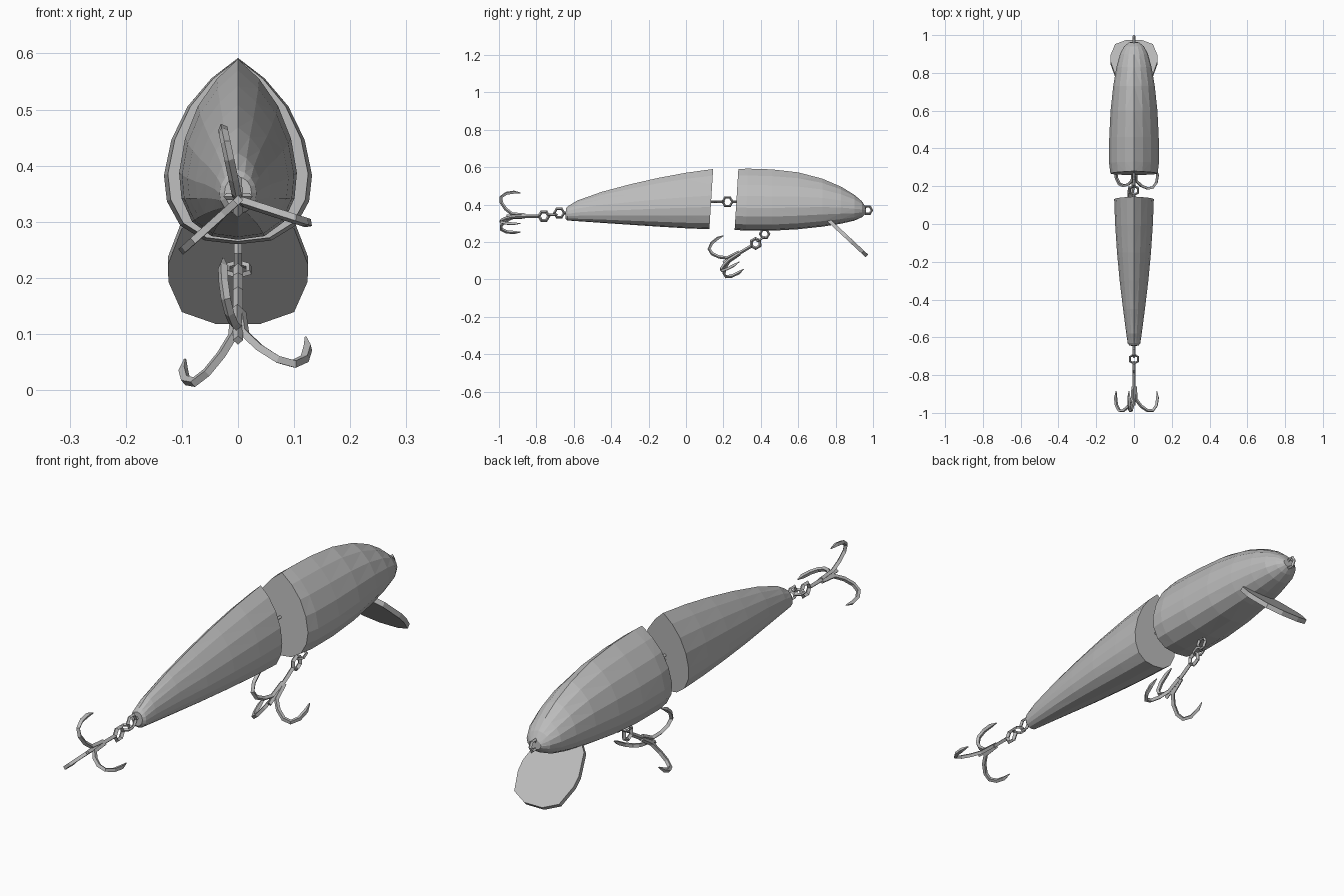
import bpy, bmesh, math
from mathutils import Vector

if "Cube" in bpy.data.objects:
    bpy.data.objects.remove(bpy.data.objects["Cube"], do_unlink=True)

grey = bpy.data.materials.new("plain grey")
grey.use_nodes = True
colour = (0.5, 0.5, 0.5, 1)
grey.diffuse_color = colour
grey.node_tree.nodes["Principled BSDF"].inputs["Base Color"].default_value = colour


def mesh_object(name, bm):
    bmesh.ops.recalc_face_normals(bm, faces=bm.faces)
    bmesh.ops.triangulate(bm, faces=bm.faces)
    mesh = bpy.data.meshes.new(name)
    bm.to_mesh(mesh)
    bm.free()
    mesh.materials.append(grey)
    obj = bpy.data.objects.new(name, mesh)
    bpy.context.collection.objects.link(obj)
    return obj


# Right half of the teardrop section: (width fraction, height fraction)
HALF = [(0, 0), (.45, .02), (.78, .1), (.96, .23), (1, .37), (.9, .56), (.68, .74), (.36, .89), (0, 1)]
SECTION = HALF + [(-w, h) for w, h in HALF[-2:0:-1]]


def loft_body(name, stations):
    """Each station: y at the bottom, y at the top, half width, bottom z, top z, roundness."""
    bm = bmesh.new()
    rings = []
    for y0, y1, width, low, high, rnd in stations:
        ring = []
        for i, (w, h) in enumerate(SECTION):
            a = 2 * math.pi * i / len(SECTION)
            w += (math.sin(a) - w) * rnd
            h += (0.5 - 0.5 * math.cos(a) - h) * rnd
            ring.append(bm.verts.new((w * width, y0 + (y1 - y0) * h, low + (high - low) * h)))
        rings.append(ring)
    n = len(SECTION)
    for a, b in zip(rings, rings[1:]):
        for i in range(n):
            bm.faces.new((a[i], a[(i + 1) % n], b[(i + 1) % n], b[i]))
    bm.faces.new(rings[0])
    bm.faces.new(rings[-1])
    return mesh_object(name, bm)


loft_body("front_body", [
    (.26, .28, .125, .265, .59, 0), (.32, .33, .132, .26, .592, 0),
    (.46, .46, .131, .26, .588, 0), (.6, .6, .124, .268, .572, .1),
    (.73, .73, .11, .282, .538, .3), (.83, .83, .093, .298, .495, .5),
    (.9, .9, .074, .314, .452, .7), (.94, .94, .053, .332, .418, .9),
    (.963, .96, .026, .352, .388, 1)])
loft_body("rear_body", [
    (.125, .145, .105, .268, .59, 0), (0, 0, .1, .273, .57, 0),
    (-.15, -.15, .09, .282, .542, 0), (-.3, -.3, .076, .292, .508, 0),
    (-.45, -.45, .058, .302, .468, .15), (-.58, -.58, .041, .311, .422, .4),
    (-.635, -.63, .033, .315, .392, .7), (-.645, -.642, .024, .325, .38, 1)])

# Diving lip: a thin slanted plate with a clipped outline
bm = bmesh.new()
edge = [(.04, .125), (.1, .146), (.124, .2), (.125, .23), (.1, .295), (.06, .325)]
outline = edge + [(-x, z) for x, z in reversed(edge)]
layers = [[bm.verts.new((x, .775 + (.305 - z) * 1.07 + o, z + o)) for x, z in outline] for o in (-.007, .007)]
for layer, offset in zip(layers, (-.007, .007)):
    hub = bm.verts.new((0, .866 + offset, .22 + offset))
    for i in range(len(layer)):
        bm.faces.new((layer[i - 1], layer[i], hub))
for i in range(len(outline)):
    bm.faces.new((layers[0][i - 1], layers[0][i], layers[1][i], layers[1][i - 1]))
mesh_object("diving_lip", bm)


def wire(name, strands, radius):
    """Sweep a four-sided wire along strands of (points, closed, taper)."""
    data = bpy.data.curves.new(name, "CURVE")
    data.dimensions = "3D"
    data.bevel_depth = radius
    data.bevel_resolution = 0
    data.use_fill_caps = True
    for points, closed, taper in strands:
        spline = data.splines.new("POLY")
        spline.points.add(len(points) - 1)
        spline.use_cyclic_u = closed
        for i, p in enumerate(points):
            spline.points[i].co = (*p, 1)
            spline.points[i].radius = 0.25 if taper and i == len(points) - 1 else 1
    obj = bpy.data.objects.new(name, data)
    bpy.context.collection.objects.link(obj)
    data.materials.append(grey)
    bpy.ops.object.select_all(action="DESELECT")
    obj.select_set(True)
    bpy.context.view_layer.objects.active = obj
    bpy.ops.object.convert(target="MESH")
    for face in bpy.context.object.data.polygons:
        face.use_smooth = False


def loop(centre, u, v, size=.026):
    c, u, v = Vector(centre), Vector(u), Vector(v)
    pts = [c + size * (u * math.cos(a) + v * math.sin(a)) for a in (math.tau * k / 6 for k in range(6))]
    return pts, True, False


def stem(a, b):
    return [Vector(a), Vector(b)], False, False


X, Y, Z = Vector((1, 0, 0)), Vector((0, 1, 0)), Vector((0, 0, 1))

# Eyelets at the nose, joint, belly and tail
wire("nose_eyelet", [loop((0, .972, .37), Y, Z, .022)], .007)
wire("front_joint_eyelet", [loop((0, .222, .415), Y, Z), stem((0, .245, .415), (0, .3, .415))], .007)
wire("rear_joint_eyelet", [loop((0, .178, .415), Y, X, .024), stem((0, .156, .415), (0, .1, .415))], .007)
wire("belly_eyelet", [loop((0, .42, .243), Y, Z, .024)], .007)
wire("tail_eyelet", [loop((0, -.678, .355), Y, Z), stem((0, -.655, .355), (0, -.62, .355))], .007)
wire("tail_link", [loop((0, -.715, .345), Y, X, .024)], .006)

# Prong path: (distance along the shank, distance from it)
PRONG = [(.1, .006), (.17, .012), (.205, .04), (.228, .075), (.228, .105), (.2, .125), (.16, .131), (.125, .127)]


def treble_hook(name, eye, direction, up):
    eye, d, up = Vector(eye), Vector(direction).normalized(), Vector(up).normalized()
    strands = [loop(eye, d, up), stem(eye + d * .024, eye + d * .2)]
    for degrees in (102, 222, 342):
        a = math.radians(degrees)
        out = X * math.cos(a) + up * math.sin(a)
        strands.append(([eye + d * s + out * r for s, r in PRONG], False, True))
    wire(name, strands, .009)


treble_hook("tail_hook", (0, -.76, .338), (0, -1, 0), (0, 0, 1))
treble_hook("belly_hook", (0, .372, .192), (0, -.857, -.515), (0, -.515, .857))
wire("belly_link", [loop((0, .4, .215), (0, .857, .515), X, .022)], .006)
